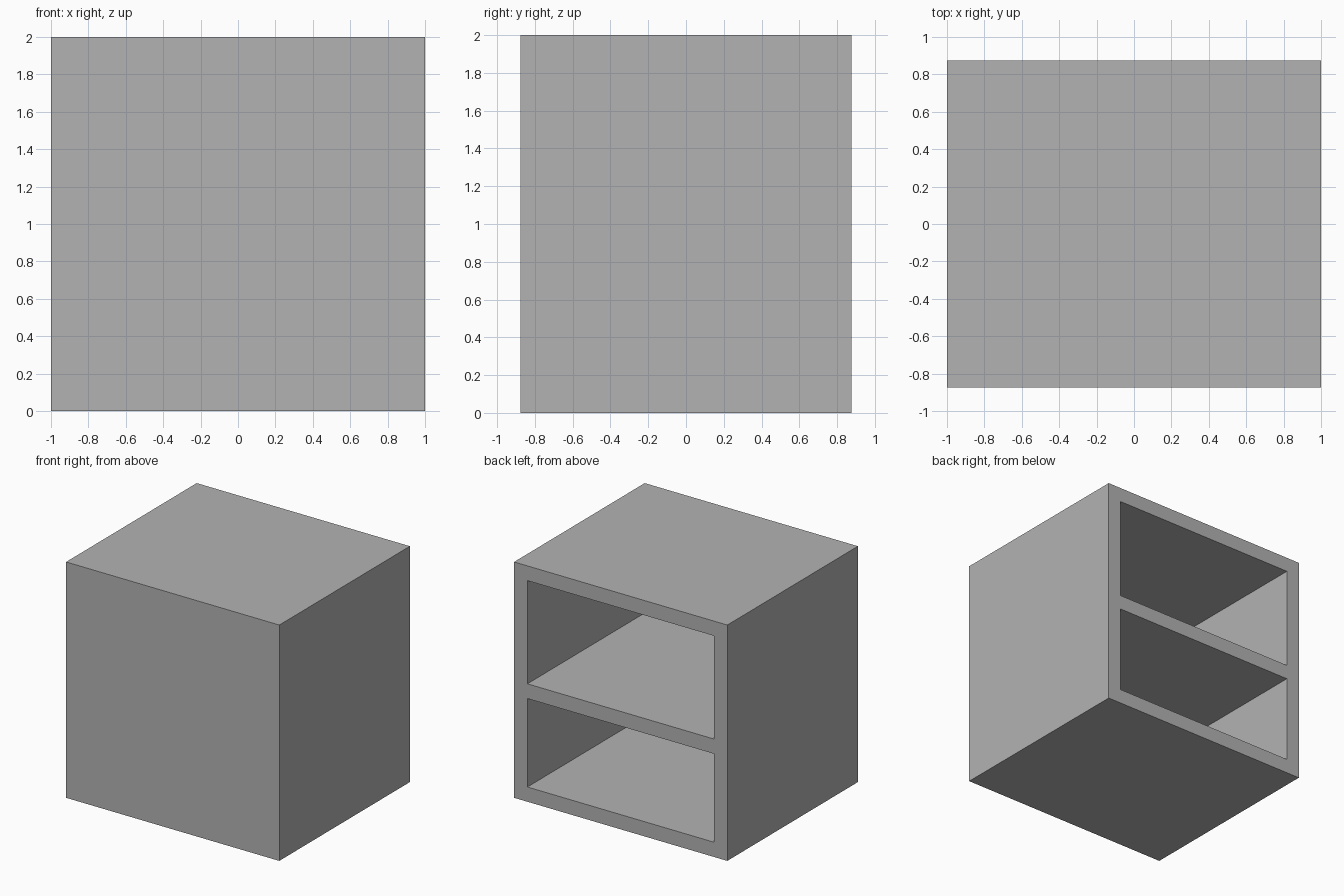
import bpy

default = bpy.data.objects.get("Cube")
if default:
    bpy.data.objects.remove(default, do_unlink=True)

WIDTH, DEPTH, HEIGHT = 2.0, 1.75, 2.0
WALL = 0.125
LOWER_HEIGHT = 0.75
SHELF_TOP = WALL + LOWER_HEIGHT + WALL

grey = bpy.data.materials.new("plain_grey")
grey.use_nodes = True
grey.diffuse_color = (0.45, 0.45, 0.45, 1)
grey.node_tree.nodes["Principled BSDF"].inputs["Base Color"].default_value = grey.diffuse_color


def box(name, low, high):
    """Axis-aligned box between two corners."""
    centre = [(a + b) / 2 for a, b in zip(low, high)]
    bpy.ops.mesh.primitive_cube_add(size=1, location=centre)
    obj = bpy.context.object
    obj.name = name
    obj.scale = [b - a for a, b in zip(low, high)]
    bpy.ops.object.transform_apply(location=True, rotation=False, scale=True)
    obj.data.materials.append(grey)
    return obj


# Outer cabinet body
cabinet = box("cabinet", (-WIDTH / 2, -DEPTH / 2, 0), (WIDTH / 2, DEPTH / 2, HEIGHT))

# Two compartments, open at the back, with a shelf left between them
compartments = {
    "lower_compartment": (WALL, WALL + LOWER_HEIGHT),
    "upper_compartment": (SHELF_TOP, HEIGHT - WALL),
}
inner_x = WIDTH / 2 - WALL
for name, (bottom, top) in compartments.items():
    cutter = box(name, (-inner_x, WALL - DEPTH / 2, bottom), (inner_x, DEPTH / 2 + WALL, top))
    cutter.hide_render = True
    cut = cabinet.modifiers.new(name, "BOOLEAN")
    cut.operation = "DIFFERENCE"
    cut.solver = "EXACT"
    cut.object = cutter
    bpy.context.view_layer.objects.active = cabinet
    bpy.ops.object.modifier_apply(modifier=cut.name)
    bpy.data.objects.remove(cutter, do_unlink=True)
